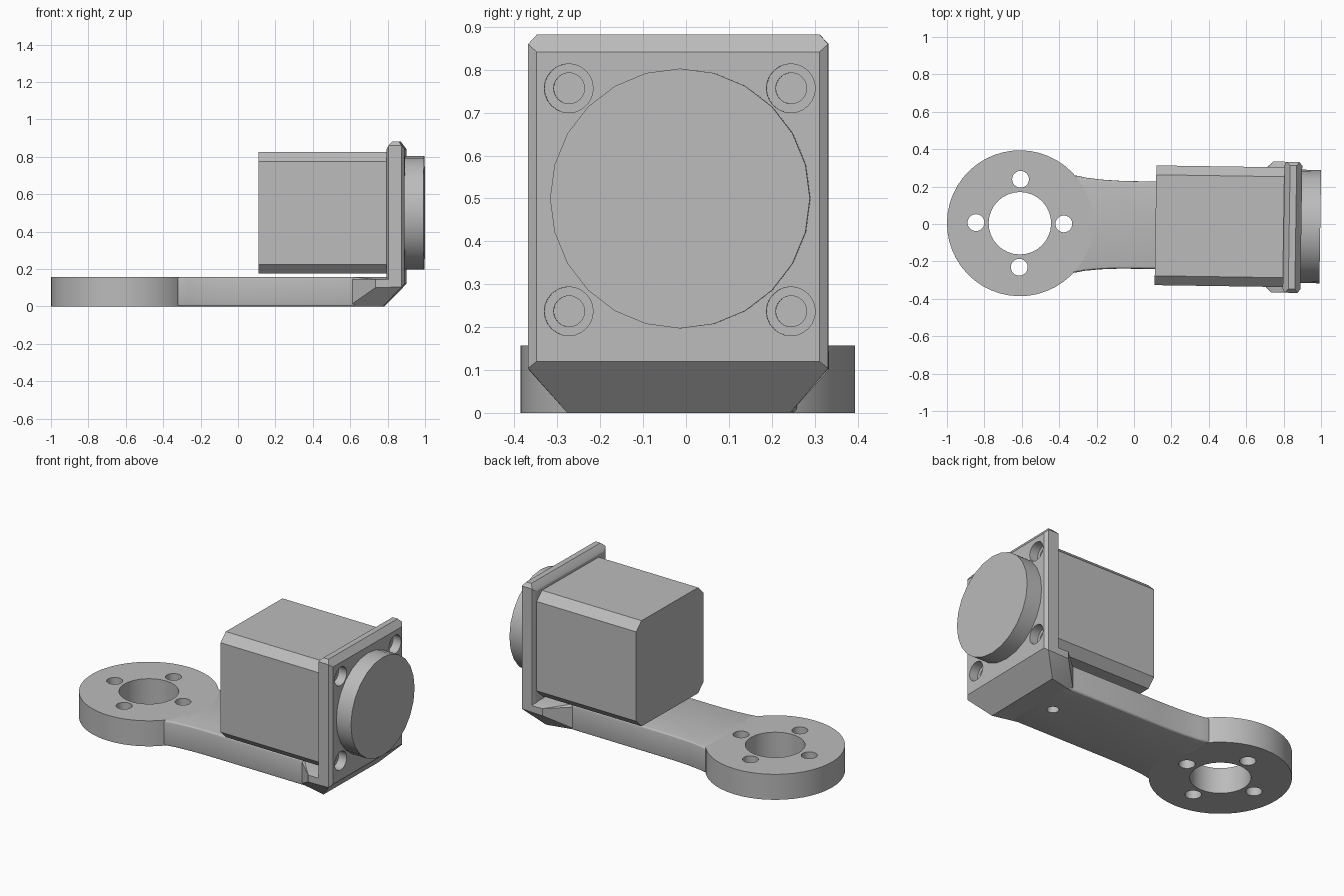
import bpy
import bmesh
import math
from mathutils import Matrix, Vector

cube = bpy.data.objects.get("Cube")
if cube:
    bpy.data.objects.remove(cube, do_unlink=True)

# Single material
grey = bpy.data.materials.new("plain grey")
grey.use_nodes = True
colour = (0.5, 0.5, 0.5, 1)
grey.diffuse_color = colour
grey.node_tree.nodes["Principled BSDF"].inputs["Base Color"].default_value = colour

# The ring sits at this pivot and the whole bracket turns slightly about it
RING = Vector((-0.61, 0.004, 0))
parts = []


def finish(name, bm):
    bmesh.ops.recalc_face_normals(bm, faces=bm.faces)
    mesh = bpy.data.meshes.new(name)
    bm.to_mesh(mesh)
    bm.free()
    mesh.materials.append(grey)
    obj = bpy.data.objects.new(name, mesh)
    bpy.context.collection.objects.link(obj)
    return obj


def part(name, bm):
    obj = finish(name, bm)
    parts.append(obj)
    return obj


def cylinder(axis, centre, radius, start, end, sides=24):
    """Cylinder along x or z; centre holds the other two coordinates."""
    bm = bmesh.new()
    mid = (start + end) / 2
    if axis == "x":
        place = Matrix.Translation((mid, *centre)) @ Matrix.Rotation(math.pi / 2, 4, "Y")
    else:
        place = Matrix.Translation((*centre, mid))
    bmesh.ops.create_cone(bm, cap_ends=True, segments=sides, radius1=radius,
                          radius2=radius, depth=end - start, matrix=place)
    return bm


def mirrored_hull(points):
    """Convex solid around points and their mirror images in y."""
    bm = bmesh.new()
    for x, y, z in points:
        for side in (-1, 1):
            bm.verts.new((x, y * side, z))
    bmesh.ops.convex_hull(bm, input=bm.verts)
    bmesh.ops.dissolve_limit(bm, angle_limit=0.01, verts=bm.verts, edges=bm.edges)
    return bm


def apply(obj, modifier):
    with bpy.context.temp_override(object=obj, active_object=obj, selected_objects=[obj]):
        bpy.ops.object.modifier_apply(modifier=modifier.name)


def cut(obj, bm):
    cutter = finish("hole_cutter", bm)
    cutter.hide_render = True
    mod = obj.modifiers.new("hole", "BOOLEAN")
    mod.operation = "DIFFERENCE"
    mod.solver = "EXACT"
    mod.object = cutter
    apply(obj, mod)
    bpy.data.objects.remove(cutter, do_unlink=True)


# Mounting ring with a bore and four bolt holes
ring = part("mounting_ring", cylinder("z", (-0.61, 0), 0.39, 0, 0.157, 48))
cut(ring, cylinder("z", (-0.61, 0), 0.167, -0.1, 0.3, 32))
for i in range(4):
    a = i * math.pi / 2
    spot = (-0.61 + 0.235 * math.cos(a), 0.235 * math.sin(a))
    cut(ring, cylinder("z", spot, 0.045, -0.1, 0.3))

# Arm flaring into the ring, with softened edges and a small hole
edge = [(-0.325, 0.262), (-0.26, 0.249), (-0.18, 0.24), (-0.08, 0.235), (0.02, 0.234), (0.68, 0.234)]
bm = bmesh.new()
outline = edge + [(x, -y) for x, y in reversed(edge)]
base = bm.faces.new([bm.verts.new((x, y, 0)) for x, y in outline])
top = bmesh.ops.extrude_face_region(bm, geom=[base])["geom"]
bmesh.ops.translate(bm, vec=(0, 0, 0.157),
                    verts=[v for v in top if isinstance(v, bmesh.types.BMVert)])
arm = part("arm", bm)
bevel = arm.modifiers.new("soft edges", "BEVEL")
bevel.width = 0.014
bevel.segments = 3
bevel.angle_limit = math.radians(40)
apply(arm, bevel)
cut(arm, cylinder("z", (0.565, 0), 0.033, -0.1, 0.3))

# Foot widening from the arm to the plate, sloped underneath
part("plate_foot", mirrored_hull([
    (0.62, 0.222, 0), (0.78, 0.26, 0),
    (0.615, 0.234, 0.014), (0.705, 0.315, 0.09), (0.74, 0.35, 0.1),
    (0.88, 0.35, 0.104), (0.895, 0.33, 0.12),
    (0.615, 0.234, 0.143), (0.705, 0.315, 0.143), (0.74, 0.35, 0.143), (0.81, 0.35, 0.143),
    (0.62, 0.222, 0.157), (0.85, 0.33, 0.157)]))

# Upright plate with chamfered rim and stepped screw holes
plate = part("upright_plate", mirrored_hull([
    (0.8, 0.33, 0.12), (0.895, 0.33, 0.12), (0.81, 0.35, 0.104), (0.88, 0.35, 0.104),
    (0.8, 0.33, 0.842), (0.895, 0.33, 0.842), (0.81, 0.35, 0.86), (0.88, 0.35, 0.86),
    (0.83, 0.33, 0.882), (0.865, 0.33, 0.882)]))
for y in (-0.255, 0.263):
    for z in (0.237, 0.757):
        cut(plate, cylinder("x", (y, z), 0.057, 0.84, 0.95))
        cut(plate, cylinder("x", (y, z), 0.036, 0.75, 0.95))

# Motor body: a long block with four chamfered edges
part("motor_body", mirrored_hull([
    (x, y, 0.5 + z) for x in (0.115, 0.802)
    for y, z in ((0.32, 0.275), (0.27, 0.325), (0.32, -0.275), (0.27, -0.325))]))

# Round cap on the outer face
part("round_cap", cylinder("x", (0.006, 0.5), 0.303, 0.88, 0.996))

# Slight turn about the ring, then shading
turn = Matrix.Translation(RING) @ Matrix.Rotation(-0.015, 4, "Z") @ Matrix.Translation((-RING.x, 0, 0))
for obj in parts:
    obj.data.transform(turn)
    bpy.ops.object.select_all(action="DESELECT")
    obj.select_set(True)
    bpy.context.view_layer.objects.active = obj
    bpy.ops.object.shade_smooth_by_angle(angle=math.radians(28))
